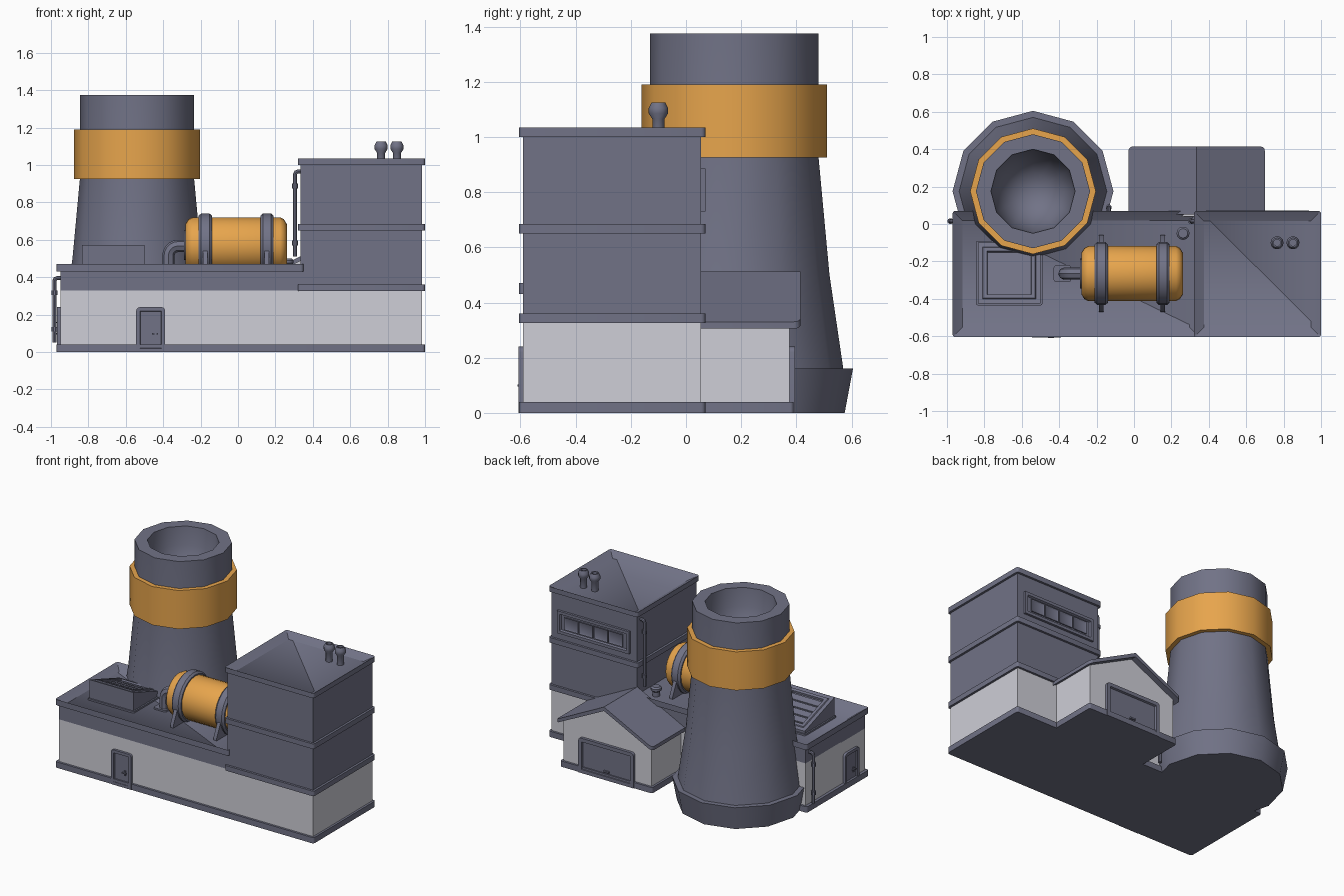
import bpy, bmesh, math
from mathutils import Matrix, Vector

cube = bpy.data.objects.get("Cube")
if cube:
    bpy.data.objects.remove(cube, do_unlink=True)


def material(name, rgb):
    m = bpy.data.materials.new(name)
    m.use_nodes = True
    m.diffuse_color = (*rgb, 1)
    m.node_tree.nodes["Principled BSDF"].inputs["Base Color"].default_value = (*rgb, 1)
    return m


SLATE = material("slate grey", (0.165, 0.17, 0.24))
WHITE = material("pale wall", (0.62, 0.62, 0.68))
ORANGE = material("orange paint", (0.82, 0.385, 0.075))


def finish(name, bm, mat, matrix=None):
    bmesh.ops.recalc_face_normals(bm, faces=bm.faces)
    if matrix:
        bm.transform(matrix)
    mesh = bpy.data.meshes.new(name)
    bm.to_mesh(mesh)
    bm.free()
    mesh.materials.append(mat)
    ob = bpy.data.objects.new(name, mesh)
    bpy.context.collection.objects.link(ob)
    return ob


def prism_bm(pts, a, b, axis="z"):
    """Extrude a 2D outline from a to b along an axis."""
    place = {"x": lambda u, v, w: (w, u, v),
             "y": lambda u, v, w: (u, w, v),
             "z": lambda u, v, w: (u, v, w)}[axis]
    bm = bmesh.new()
    face = bm.faces.new([bm.verts.new(place(u, v, a)) for u, v in pts])
    out = bmesh.ops.extrude_face_region(bm, geom=[face])
    shift = Vector(place(0, 0, b - a))
    bmesh.ops.translate(bm, vec=shift, verts=[v for v in out["geom"] if isinstance(v, bmesh.types.BMVert)])
    bmesh.ops.recalc_face_normals(bm, faces=bm.faces)
    return bm


def round_edges(bm, size, test):
    bmesh.ops.bevel(bm, geom=[e for e in bm.edges if test(e)], offset=size,
                    segments=3, profile=0.5, affect="EDGES")


def upright(e):
    d = e.verts[0].co - e.verts[1].co
    return abs(d.z) > 0.99 * d.length


def inset(bm, direction, steps):
    """Inset the face pointing in a direction, once per (thickness, depth)."""
    face = max(bm.faces, key=lambda f: (f.normal.dot(direction), f.calc_area()))
    for thickness, depth in steps:
        bmesh.ops.inset_region(bm, faces=[face], thickness=thickness, use_even_offset=True)
        bmesh.ops.translate(bm, vec=face.normal * depth, verts=face.verts)


def box(name, x, y, z, mat=SLATE, bevel=0, tray=None, matrix=None):
    bm = prism_bm([(x[0], y[0]), (x[1], y[0]), (x[1], y[1]), (x[0], y[1])], *z)
    if bevel:
        round_edges(bm, bevel, upright)
    if tray:
        inset(bm, Vector((0, 0, 1)), [tray])
    return finish(name, bm, mat, matrix)


def lathe(name, profile, sides, matrix, mat=SLATE, closed=False):
    """Revolve (radius, height) points around the local z axis."""
    bm = bmesh.new()
    rings = [[bm.verts.new((r * math.cos(t), r * math.sin(t), z))
              for t in (math.tau * i / sides for i in range(sides))] for r, z in profile]
    pairs = list(zip(rings, rings[1:])) + ([(rings[-1], rings[0])] if closed else [])
    for a, b in pairs:
        for i in range(sides):
            j = (i + 1) % sides
            bm.faces.new((a[i], a[j], b[j], b[i]))
    bmesh.ops.remove_doubles(bm, verts=bm.verts, dist=1e-5)
    return finish(name, bm, mat, matrix)


def tube(name, points, radius):
    curve = bpy.data.curves.new(name, "CURVE")
    curve.dimensions = "3D"
    curve.bevel_depth, curve.bevel_resolution, curve.use_fill_caps = radius, 2, True
    spline = curve.splines.new("POLY")
    spline.points.add(len(points) - 1)
    for p, co in zip(spline.points, points):
        p.co = (*co, 1)
    ob = bpy.data.objects.new(name, curve)
    bpy.context.collection.objects.link(ob)
    curve.materials.append(SLATE)
    bpy.ops.object.select_all(action="DESELECT")
    ob.select_set(True)
    bpy.context.view_layer.objects.active = ob
    bpy.ops.object.convert(target="MESH")


def panel(name, width, z, depth, steps, matrix, bevel=0):
    """Framed, recessed panel on a wall, facing local -y."""
    w = width / 2
    bm = prism_bm([(-w, z[0]), (w, z[0]), (w, z[1]), (-w, z[1])], 0.01, -depth, "y")
    if bevel:
        round_edges(bm, bevel, lambda e: all(v.co.z > z[1] - 1e-4 for v in e.verts)
                    and abs(e.verts[0].co.x - e.verts[1].co.x) < 1e-4)
    inset(bm, Vector((0, -1, 0)), steps)
    return finish(name, bm, SLATE, matrix)


def at(x, y, z=0, turn=0):
    return Matrix.Translation((x, y, z)) @ Matrix.Rotation(math.radians(turn), 4, "Z")


# Main building: base, walls and recessed low roof
box("base", (-0.97, 1.0), (-0.605, 0.07), (0, 0.04), bevel=0.015)
box("main_walls", (-0.95, 0.985), (-0.59, 0.055), (0.02, 0.33), WHITE)
box("upper_wall_band", (-0.95, 0.5), (-0.59, 0.055), (0.325, 0.431))
box("low_roof", (-0.97, 0.35), (-0.605, 0.07), (0.43, 0.47), bevel=0.015, tray=(0.052, -0.036))

# Office tower with ledges and recessed roof
box("tower_walls", (0.335, 0.985), (-0.59, 0.055), (0.33, 1.003))
for label, low in (("lower", 0.325), ("middle", 0.65)):
    box(label + "_ledge", (0.32, 1.0), (-0.605, 0.07), (low, low + 0.035), bevel=0.015)
box("tower_roof", (0.32, 1.0), (-0.605, 0.07), (1.0, 1.035), bevel=0.015, tray=(0.055, -0.031))
for x in (0.765, 0.85):
    lathe("roof_vent", [(0, 1.0), (0.022, 1.0), (0.022, 1.065), (0.035, 1.085), (0.035, 1.105),
                        (0.025, 1.125), (0.018, 1.125), (0.018, 1.11), (0, 1.11)], 12, at(x, -0.1))

# Tower window strip on the back
panel("window_frame", 0.55, (0.73, 0.885), 0.016, [(0.02, 0), (0.006, -0.012)], at(0.66, 0.055, 0, 180))
for i in range(4):
    panel("window_pane", 0.105, (0.765, 0.85), 0.012, [(0.01, -0.006)],
          at(0.66 + (i - 1.5) * 0.113, 0.055, 0, 180))

# Back annex with gable roof
mid = 0.335
box("annex_base", (-0.015, 0.685), (0.065, 0.39), (0, 0.04), bevel=0.012)
finish("annex_walls", prism_bm([(0, 0.02), (0.67, 0.02), (0.67, 0.325), (mid, 0.49), (0, 0.325)],
                               0.04, 0.375, "y"), WHITE)
roof = prism_bm([(-0.03, 0.305), (mid, 0.485), (0.70, 0.305), (0.70, 0.33), (mid, 0.512), (-0.03, 0.33)],
                0.05, 0.415, "y")
round_edges(roof, 0.025, lambda e: upright(e) and e.verts[0].co.y > 0.4)
finish("annex_roof", roof, SLATE)
panel("garage_door", 0.42, (0, 0.24), 0.02, [(0.025, 0), (0.004, -0.013)], at(mid, 0.375, 0, 180), 0.02)
box("garage_handle", (-0.02, 0.02), (-0.018, 0), (0.05, 0.06), matrix=at(mid, 0.375, 0, 180))

# Entrance doors on the front and on one end
for label, m in (("front", at(-0.467, -0.59)), ("side", at(-0.95, -0.43, 0, -90))):
    panel(label + "_door", 0.155, (0, 0.24), 0.017, [(0.02, 0), (0.003, -0.012)], m, 0.02)
    box(label + "_handle_plate", (0.02, 0.03), (-0.012, 0), (0.08, 0.115), matrix=m)
    box(label + "_handle", (0.008, 0.038), (-0.02, -0.01), (0.095, 0.103), matrix=m)

# Cooling tower with painted band
spot = at(-0.54, 0.175)
lathe("cooling_tower", [(0, 0), (0.40, 0), (0.43, 0.16), (0.395, 0.16), (0.345, 0.5), (0.305, 0.93),
                        (0.305, 1.375), (0.225, 1.375), (0.213, 1.25), (0.17, 1.13), (0.1, 1.06),
                        (0, 1.03)], 12, spot)
lathe("tower_band", [(0.295, 0.925), (0.336, 0.925), (0.336, 1.19), (0.295, 1.19)], 12, spot, ORANGE, True)

# Storage tank with straps, supports and outlet
ty, tz = -0.265, 0.573
along_x = Matrix.Rotation(math.radians(90), 4, "Y")
half = [(0.147, 0.235), (0.137, 0.255), (0.11, 0.272), (0, 0.272)]
lathe("tank", [(r, -h) for r, h in reversed(half)] + half, 24,
      Matrix.Translation((-0.01, ty, tz)) @ along_x, ORANGE)
lathe("tank_end_flange", [(0, -0.29), (0.08, -0.29), (0.08, -0.26), (0, -0.26)], 16,
      Matrix.Translation((0, ty, tz)) @ along_x)
for x in (-0.175, 0.155):
    lathe("tank_strap", [(0.14, -0.035), (0.156, -0.035), (0.168, -0.022), (0.168, 0.022),
                         (0.156, 0.035), (0.14, 0.035)], 24,
          Matrix.Translation((x, ty, tz)) @ along_x, closed=True)
    leg = [(0.205, 0.43), (0.205, 0.455), (0.15, 0.57), (0.13, 0.6)]
    finish("tank_support", prism_bm([(ty + y, z) for y, z in leg] + [(ty - y, z) for y, z in reversed(leg)],
                                    x - 0.012, x + 0.012, "x"), SLATE)
bend = [(-0.32 - 0.052 * math.sin(a), ty, 0.515 + 0.052 * math.cos(a))
        for a in (math.radians(d) for d in range(0, 91, 18))]
tube("tank_outlet", [(-0.27, ty, 0.567)] + bend + [(-0.372, ty, 0.43)], 0.033)
box("outlet_flange", (-0.43, -0.335), (ty - 0.045, ty + 0.045), (0.43, 0.445), bevel=0.015)

# Sloping skylight on the low roof
slope = lambda y: 0.575 - (y + 0.435) * 0.34
light = prism_bm([(-0.425, 0.43), (-0.425, slope(-0.425)), (-0.1, slope(-0.1)), (-0.1, 0.43)], -0.835, -0.5, "x")
inset(light, Vector((0, 0.32, 0.95)), [(0.025, 0), (0.004, 0.006), (0.02, 0), (0.003, -0.014)])
finish("skylight", light, SLATE)
box("skylight_base", (-0.845, -0.49), (-0.435, -0.09), (0.43, 0.445), bevel=0.01)
for i in range(4):
    y0 = -0.365 + i * 0.053
    y1 = y0 + 0.043
    finish("skylight_pane", prism_bm([(y0, slope(y0) - 0.015), (y1, slope(y1) - 0.015), (y1, slope(y1) - 0.002),
                                      (y0, slope(y0) - 0.002)], -0.78, -0.555, "x"), SLATE)

# Small vent on the low roof
lathe("low_vent", [(0, 0.43), (0.024, 0.43), (0.024, 0.465), (0.035, 0.475), (0.035, 0.49),
                   (0.025, 0.5), (0, 0.5)], 12, at(0.262, -0.05))

# Drainpipes: position, wall direction, bottom and top
for x, y, dx, dy, low, high in ((-0.982, 0.015, 1, 0, 0.05, 0.395), (0.305, 0.015, 1, 0, 0.51, 0.965),
                                (-0.135, 0.088, 0, 1, 0.05, 0.395)):
    sy = -dy
    tube("drainpipe", [(x, y, low), (x, y, high - 0.015), (x + 0.005 * dx, y + 0.005 * sy, high - 0.004),
                       (x + 0.015 * dx, y + 0.015 * sy, high), (x + 0.04 * dx, y + 0.04 * sy, high)], 0.011)
    for z in (low + 0.06, high - 0.09):
        lathe("pipe_collar", [(0, z), (0.016, z), (0.016, z + 0.025), (0, z + 0.025)], 10, at(x, y))

# Smooth shading with sharp edges kept
bpy.ops.object.select_all(action="DESELECT")
for ob in bpy.context.scene.objects:
    if ob.type == "MESH":
        ob.select_set(True)
        bpy.context.view_layer.objects.active = ob
bpy.ops.object.shade_smooth_by_angle(angle=math.radians(35))
